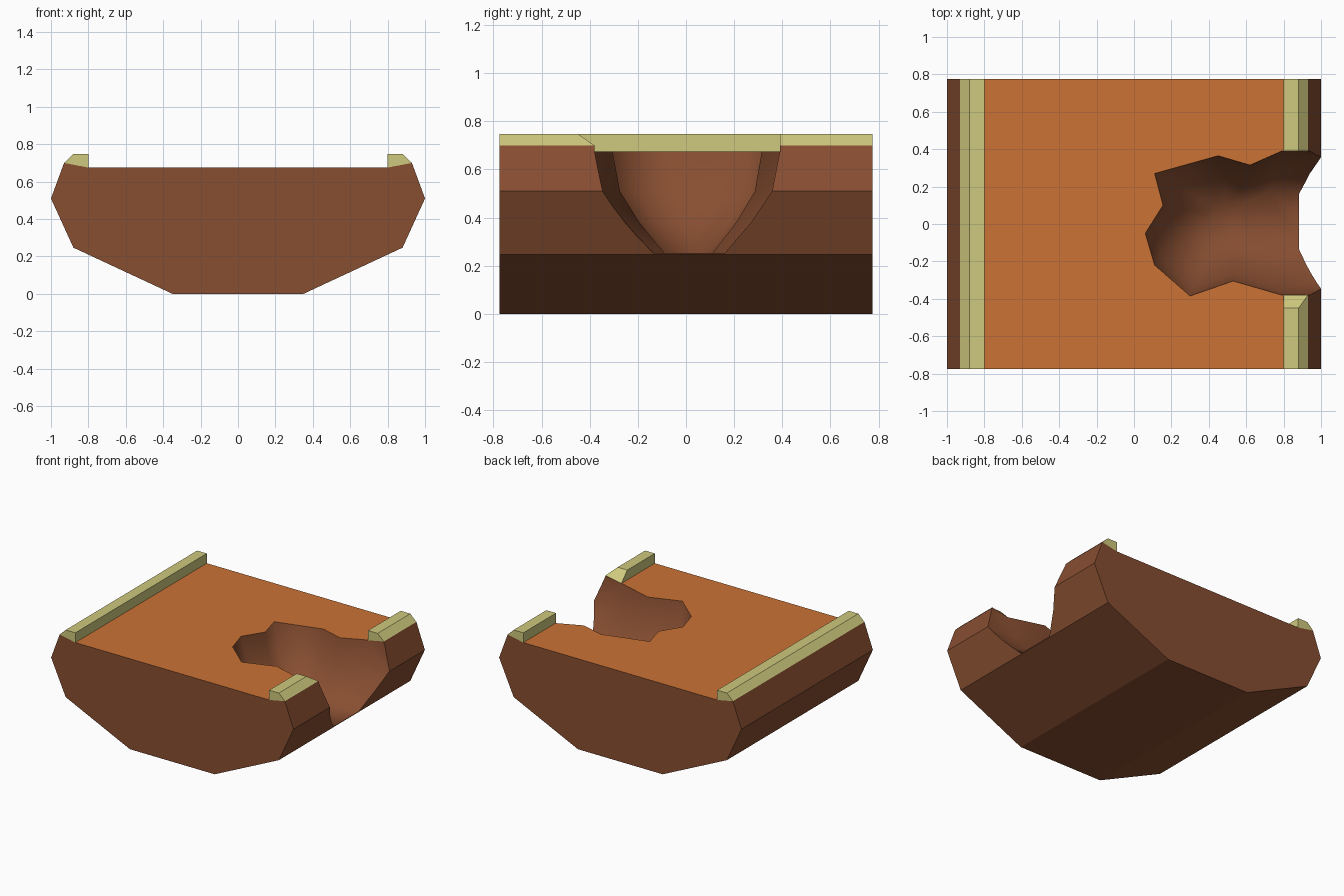
import bpy, bmesh

if "Cube" in bpy.data.objects:
    bpy.data.objects.remove(bpy.data.objects["Cube"])

HALF = 0.775  # half length along y


def material(name, col):
    m = bpy.data.materials.new(name)
    m.diffuse_color = (*col, 1)
    m.use_nodes = True
    m.node_tree.nodes["Principled BSDF"].inputs["Base Color"].default_value = m.diffuse_color
    return m


brown = material("hull brown", (0.245, 0.077, 0.031))
orange = material("deck orange", (0.60, 0.17, 0.036))
yellow = material("rail pale yellow", (0.62, 0.58, 0.205))


def loft(name, rings, mats):
    """Closed solid through rings with equal point counts."""
    bm = bmesh.new()
    vs = [[bm.verts.new(p) for p in r] for r in rings]
    n = len(vs[0])
    for a, b in zip(vs, vs[1:]):
        for i in range(n):
            j = (i + 1) % n
            bm.faces.new((a[i], a[j], b[j], b[i]))
    bm.faces.new(vs[0][::-1])
    bm.faces.new(vs[-1])
    bmesh.ops.recalc_face_normals(bm, faces=bm.faces)
    me = bpy.data.meshes.new(name)
    bm.to_mesh(me)
    bm.free()
    for m in mats:
        me.materials.append(m)
    ob = bpy.data.objects.new(name, me)
    bpy.context.collection.objects.link(ob)
    return ob


# Hull: faceted cross-section extruded along y
side = [(0.35, 0), (0.88, 0.247), (1.0, 0.51), (0.93, 0.70), (0.80, 0.675)]
profile = side + [(-x, z) for x, z in reversed(side)]
hull = loft("hull", [[(x, y, z) for x, z in profile] for y in (-HALF, HALF)],
            [brown, orange])

# Broken cavity: ragged rim blended down to a small floor
rim = [(1.2, .39), (.79, .39), (.62, .315), (.45, .365), (.11, .27), (.155, .10),
       (.06, -.05), (.11, -.22), (.30, -.385), (.53, -.305), (.79, -.38), (1.2, -.38)]
floor = [(1.2, .155), (.72, .165), (.57, .11), (.50, .12), (.42, .09), (.385, .05),
         (.37, .02), (.39, -.03), (.42, -.09), (.53, -.09), (.62, -.12), (1.2, -.155)]
levels = [(0.85, 0), (0.675, 0), (0.51, 0.14), (0.38, 0.52), (0.253, 1)]
rings = [[(a[0] + (b[0] - a[0]) * w, a[1] + (b[1] - a[1]) * w, z)
          for a, b in zip(rim, floor)] for z, w in levels]
cutter = loft("cavity_cutter", rings, [brown])
bm = bmesh.new()
bm.from_mesh(cutter.data)
bmesh.ops.triangulate(bm, faces=bm.faces)
for f in bm.faces:
    f.smooth = True
bm.to_mesh(cutter.data)
bm.free()
cutter.hide_render = True

mod = hull.modifiers.new("cavity", 'BOOLEAN')
mod.operation = 'DIFFERENCE'
mod.solver = 'EXACT'
mod.object = cutter
bpy.context.view_layer.objects.active = hull
bpy.ops.object.modifier_apply(modifier=mod.name)
bpy.data.objects.remove(cutter)

# Deck colour on the flat top
for p in hull.data.polygons:
    p.material_index = 1 if p.center.z > 0.67 and p.normal.z > 0.99 else 0

# Side rails with bevelled outer edge; the right one is broken by the cavity
rail_profile = [(0.80, 0.675), (0.93, 0.70), (0.88, 0.748), (0.80, 0.748)]


def rail(name, sx, y0, y1, chip=0.0):
    start = [(sx * x, y0, z) for x, z in rail_profile]
    end = [(sx * x, y1 - (chip if z > 0.72 else 0), z) for x, z in rail_profile]
    return loft(name, [start, end], [yellow])


rail("left_rail", -1, -HALF, HALF)
rail("right_rail_back", 1, 0.39, HALF)
rail("right_rail_front", 1, -HALF, -0.38, 0.07)
